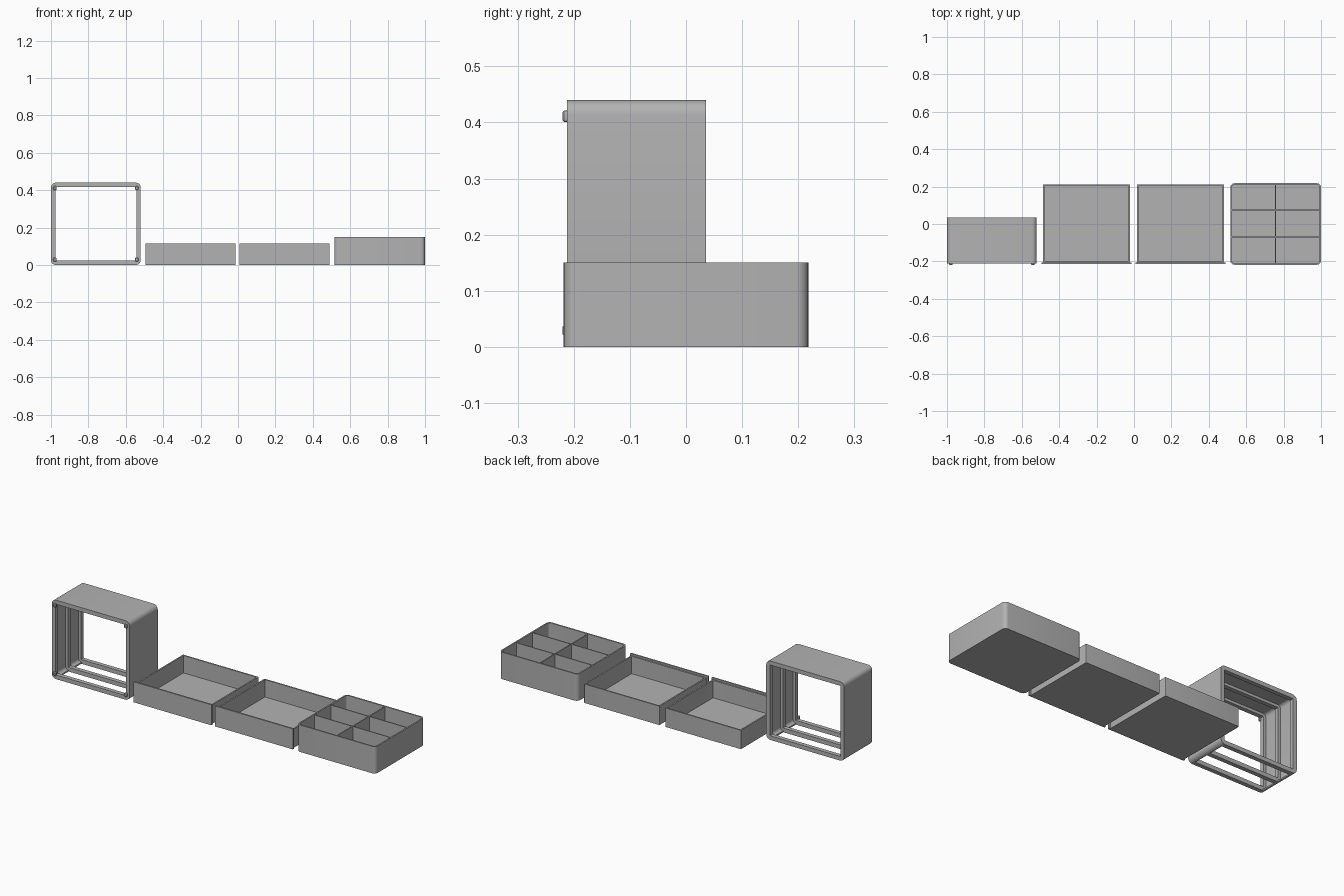
import bpy
import bmesh
import math
from mathutils import Vector

if "Cube" in bpy.data.objects:
    bpy.data.objects.remove(bpy.data.objects["Cube"])

grey = bpy.data.materials.new("light_grey_plastic")
grey.diffuse_color = (0.45, 0.45, 0.45, 1)
grey.use_nodes = True
grey.node_tree.nodes["Principled BSDF"].inputs["Base Color"].default_value = grey.diffuse_color


def finish(name, bm):
    bmesh.ops.recalc_face_normals(bm, faces=bm.faces)
    me = bpy.data.meshes.new(name)
    bm.to_mesh(me)
    bm.free()
    me.materials.append(grey)
    ob = bpy.data.objects.new(name, me)
    bpy.context.collection.objects.link(ob)
    bpy.context.view_layer.objects.active = ob
    ob.select_set(True)
    bpy.ops.object.shade_smooth_by_angle(angle=math.radians(30))
    ob.select_set(False)
    return ob


def rounded(a0, a1, b0, b1, r, inset=0.0, n=6):
    """Rounded rectangle, counter-clockwise from the lower right corner."""
    r2 = max(r - inset, 0.001)
    a0, a1, b0, b1 = a0 + inset, a1 - inset, b0 + inset, b1 - inset
    pts = []
    for ca, cb, start in ((a1 - r2, b0 + r2, 270), (a1 - r2, b1 - r2, 0),
                          (a0 + r2, b1 - r2, 90), (a0 + r2, b0 + r2, 180)):
        for i in range(n + 1):
            t = math.radians(start + 90 * i / n)
            pts.append((ca + r2 * math.cos(t), cb + r2 * math.sin(t)))
    return pts


def loft(name, loops, cyclic=False):
    """Skin closed loops in order; cap the ends or join last to first."""
    bm = bmesh.new()
    rows = [[bm.verts.new(p) for p in loop] for loop in loops]
    pairs = list(zip(rows, rows[1:]))
    if cyclic:
        pairs.append((rows[-1], rows[0]))
    else:
        bm.faces.new(rows[0])
        bm.faces.new(rows[-1])
    for a, b in pairs:
        for i in range(len(a)):
            j = (i + 1) % len(a)
            bm.faces.new((a[i], a[j], b[j], b[i]))
    return finish(name, bm)


def flat(pts, z):
    return [(x, y, z) for x, y in pts]


def upright(pts, y):
    return [(x, y, z) for x, z in pts]


def box(name, x0, x1, y0, y1, z0, z1):
    return loft(name, [flat([(x0, y0), (x1, y0), (x1, y1), (x0, y1)], z) for z in (z0, z1)])


def open_box(name, x0, x1, y0, y1, h, r, wall, floor):
    outer = rounded(x0, x1, y0, y1, r)
    inner = rounded(x0, x1, y0, y1, r, wall)
    return loft(name, [flat(outer, 0), flat(outer, h), flat(inner, h), flat(inner, floor)])


# Housing: three full rims with thin-walled bays between them, open underneath
X0, X1, H, R = -1.0, -0.52, 0.44, 0.026
outer = rounded(X0, X1, 0, H, R)
rim = rounded(X0, X1, 0, H, R, 0.023)
skin = rounded(X0, X1, 0, H, R, 0.008)
for label, y0, y1 in (("front", -0.212, -0.188), ("middle", -0.101, -0.077), ("back", 0.012, 0.036)):
    loft(f"housing_{label}_rim", [upright(outer, y0), upright(outer, y1),
                                  upright(rim, y1), upright(rim, y0)], cyclic=True)
for label, y0, y1 in (("front", -0.188, -0.101), ("back", -0.077, 0.012)):
    section = outer + skin[::-1]
    loft(f"housing_{label}_bay", [upright(section, y0), upright(section, y1)])

# Small locating pegs on the housing front corners
for side, x in (("left", -0.979), ("right", -0.541)):
    for level, z in (("lower", 0.029), ("upper", 0.411)):
        base = rounded(x - 0.009, x + 0.009, z - 0.010, z + 0.010, 0.004, 0, 3)
        tip = rounded(x - 0.009, x + 0.009, z - 0.010, z + 0.010, 0.004, 0.003, 3)
        loft(f"{side}_{level}_peg", [upright(base, -0.208), upright(base, -0.217), upright(tip, -0.22)])

# Two plain drawers, each with a slightly larger front panel
for label, x in (("left", -0.254), ("right", 0.248)):
    open_box(f"{label}_drawer_tray", x - 0.233, x + 0.233, -0.205, 0.212, 0.105, 0.004, 0.008, 0.008)
    box(f"{label}_drawer_front", x - 0.24, x + 0.24, -0.214, -0.205, 0, 0.114)

# Divided organiser box with rounded corners
open_box("organiser_box", 0.515, 1.0, -0.218, 0.218, 0.15, 0.022, 0.008, 0.008)
box("organiser_long_divider", 0.753, 0.759, -0.211, 0.211, 0.006, 0.147)
for label, y in (("front", -0.07), ("back", 0.075)):
    box(f"organiser_{label}_divider", 0.522, 0.993, y - 0.003, y + 0.003, 0.006, 0.1465)
